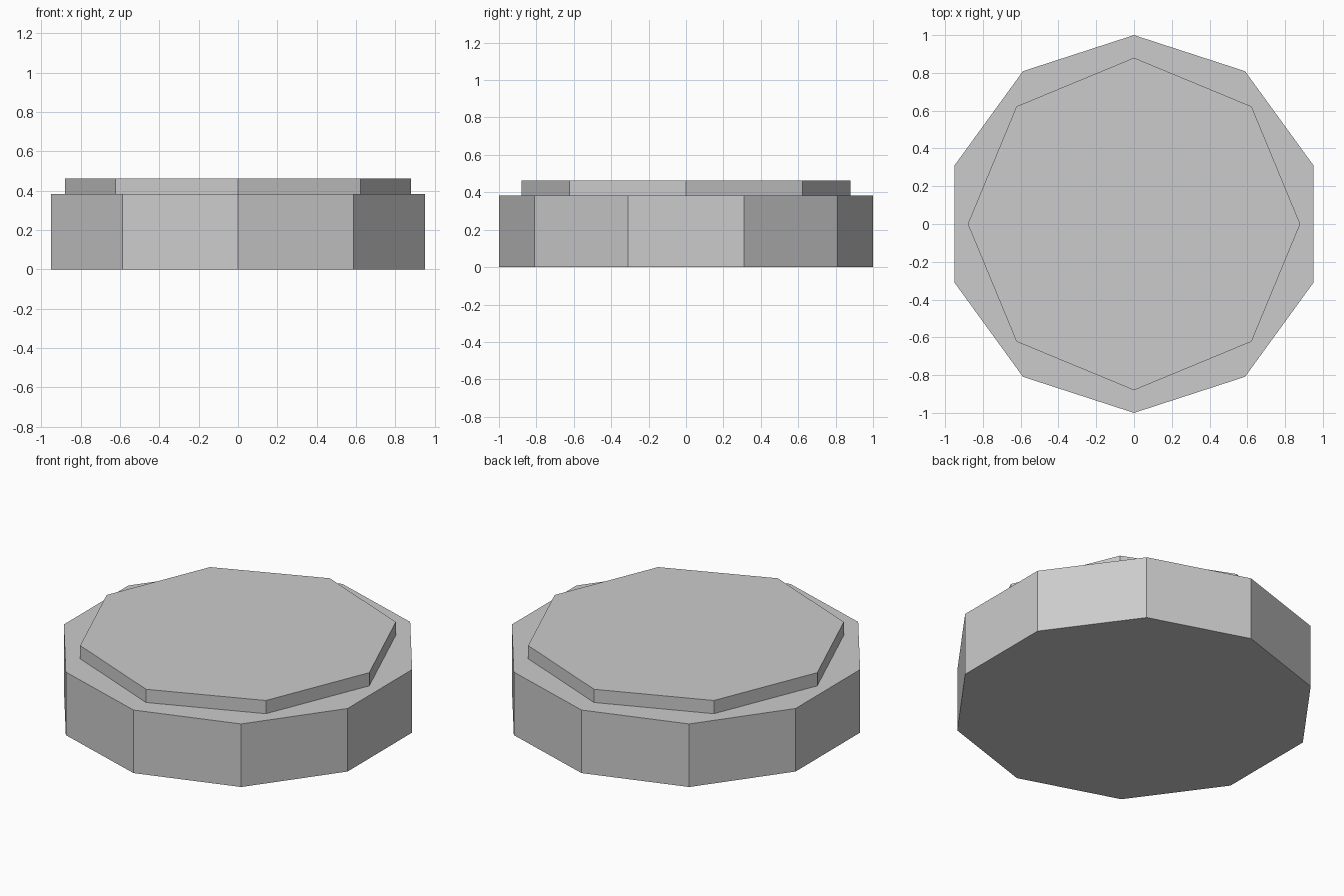
import bpy

if "Cube" in bpy.data.objects:
    bpy.data.objects.remove(bpy.data.objects["Cube"])


def prism(name, sides, radius, z0, z1):
    """Upright flat-shaded prism with one corner pointing to +y."""
    bpy.ops.mesh.primitive_cylinder_add(
        vertices=sides, radius=radius, depth=z1 - z0,
        location=(0, 0, (z0 + z1) / 2))
    obj = bpy.context.object
    obj.name = name
    return obj


BASE_TOP = 0.382
PLATE_TOP = 0.462

# Ten-sided base block
prism("base", 10, 1.0, 0.0, BASE_TOP)

# Thin eight-sided plate resting on the base
prism("top_plate", 8, 0.88, BASE_TOP, PLATE_TOP)
